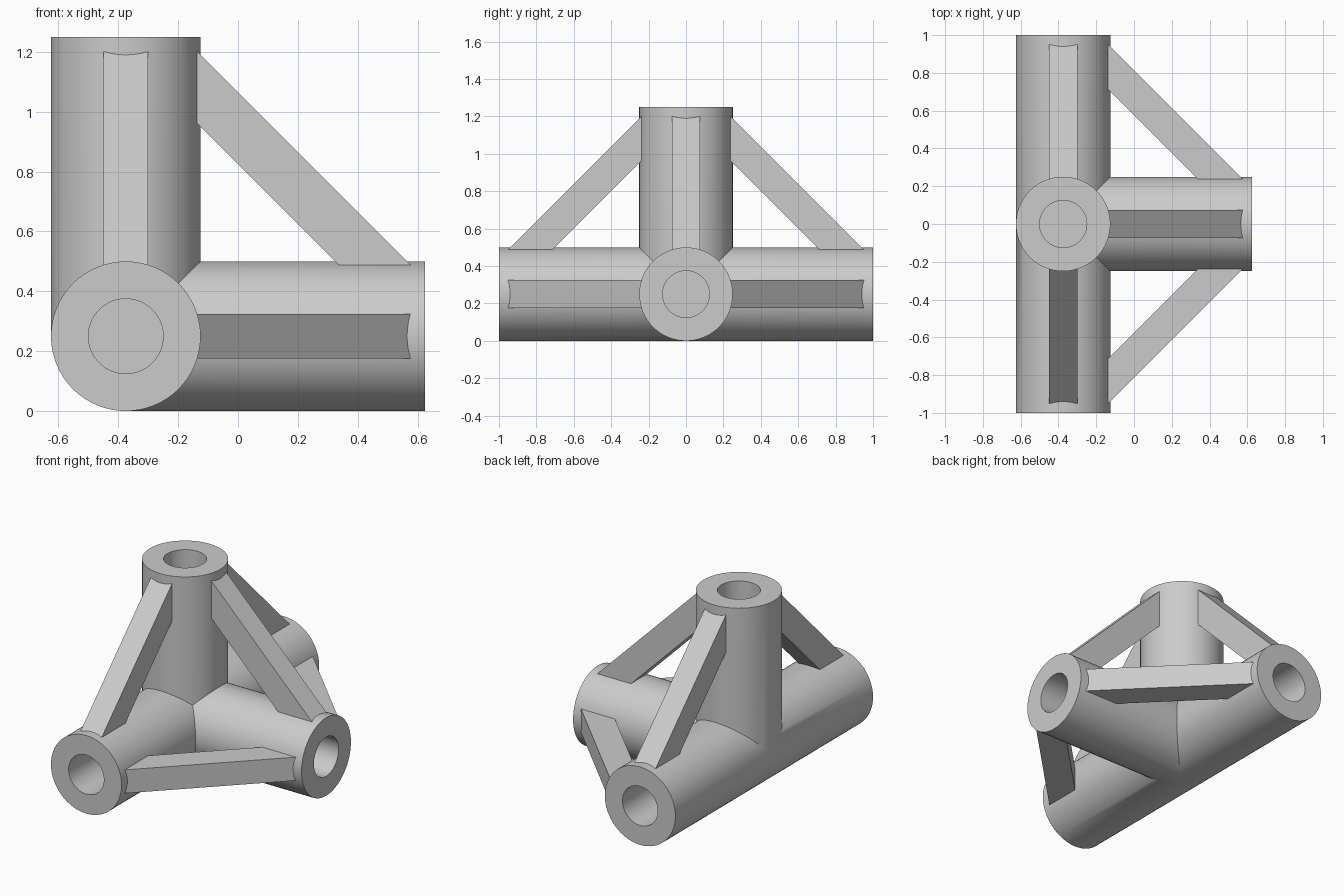
import bpy, bmesh, math
from mathutils import Vector

SEGMENTS = 64
RADIUS, BORE = 0.25, 0.125
LENGTH, BORE_END = 1.0, 0.12
CENTRE = Vector((-0.375, 0, 0.25))
X, Y, Z = Vector((1, 0, 0)), Vector((0, 1, 0)), Vector((0, 0, 1))
ARMS = [X, Y, -Y, Z]

cube = bpy.data.objects.get("Cube")
if cube:
    bpy.data.objects.remove(cube)

GREY = (0.6, 0.6, 0.6, 1)
grey = bpy.data.materials.new("plain grey")
grey.use_nodes = True
grey.diffuse_color = GREY
grey.node_tree.nodes["Principled BSDF"].inputs["Base Color"].default_value = GREY


def finish(bm, name):
    bmesh.ops.remove_doubles(bm, verts=bm.verts, dist=0.0001)
    bmesh.ops.recalc_face_normals(bm, faces=bm.faces)
    mesh = bpy.data.meshes.new(name)
    bm.to_mesh(mesh)
    bm.free()
    mesh.materials.append(grey)
    obj = bpy.data.objects.new(name, mesh)
    obj.location = CENTRE
    bpy.context.scene.collection.objects.link(obj)
    return obj


def circle(axis, radius):
    u = Vector((axis.y, axis.z, axis.x))
    v = axis.cross(u)
    angles = [math.tau * i / SEGMENTS for i in range(SEGMENTS)]
    return [(u * math.cos(a) + v * math.sin(a)) * radius for a in angles]


def bridge(bm, ring_a, ring_b):
    for i in range(SEGMENTS):
        j = (i + 1) % SEGMENTS
        bm.faces.new((ring_a[i], ring_a[j], ring_b[j], ring_b[i]))


# Pipe joint: four arms mitred where they meet, each with a blind bore
bm = bmesh.new()
for axis in ARMS:
    outer, inner = circle(axis, RADIUS), circle(axis, BORE)
    others = [a for a in ARMS if a != axis]
    mitre = [p + axis * max(0, *(p.dot(a) for a in others)) for p in outer]
    loops = [mitre,
             [p + axis * LENGTH for p in outer],
             [p + axis * LENGTH for p in inner],
             [p + axis * BORE_END for p in inner]]
    rings = [[bm.verts.new(p) for p in loop] for loop in loops]
    for a, b in zip(rings, rings[1:]):
        bridge(bm, a, b)
    bm.faces.new(rings[-1])
joint = finish(bm, "pipe_joint")
bpy.ops.object.select_all(action='DESELECT')
joint.select_set(True)
bpy.context.view_layer.objects.active = joint
bpy.ops.object.shade_smooth_by_angle(angle=math.radians(30))


# Diagonal braces, ends sunk into the pipe walls
def brace(name, a, b, sink=0.2, inside=0.75, outside=0.99, half=0.075):
    bm = bmesh.new()
    side = a.cross(b) * half
    outline = [(sink, outside), (outside, sink), (inside, sink), (sink, inside)]
    near, far = [[bm.verts.new(a * s + b * t + side * k) for s, t in outline]
                 for k in (-1, 1)]
    bm.faces.new(near)
    bm.faces.new(far)
    for i in range(4):
        j = (i + 1) % 4
        bm.faces.new((near[i], near[j], far[j], far[i]))
    finish(bm, name)


brace("upright_side_brace", X, Z)
for label, direction in (("front", -Y), ("back", Y)):
    brace("upright_" + label + "_brace", direction, Z)
    brace("level_" + label + "_brace", X, direction)
